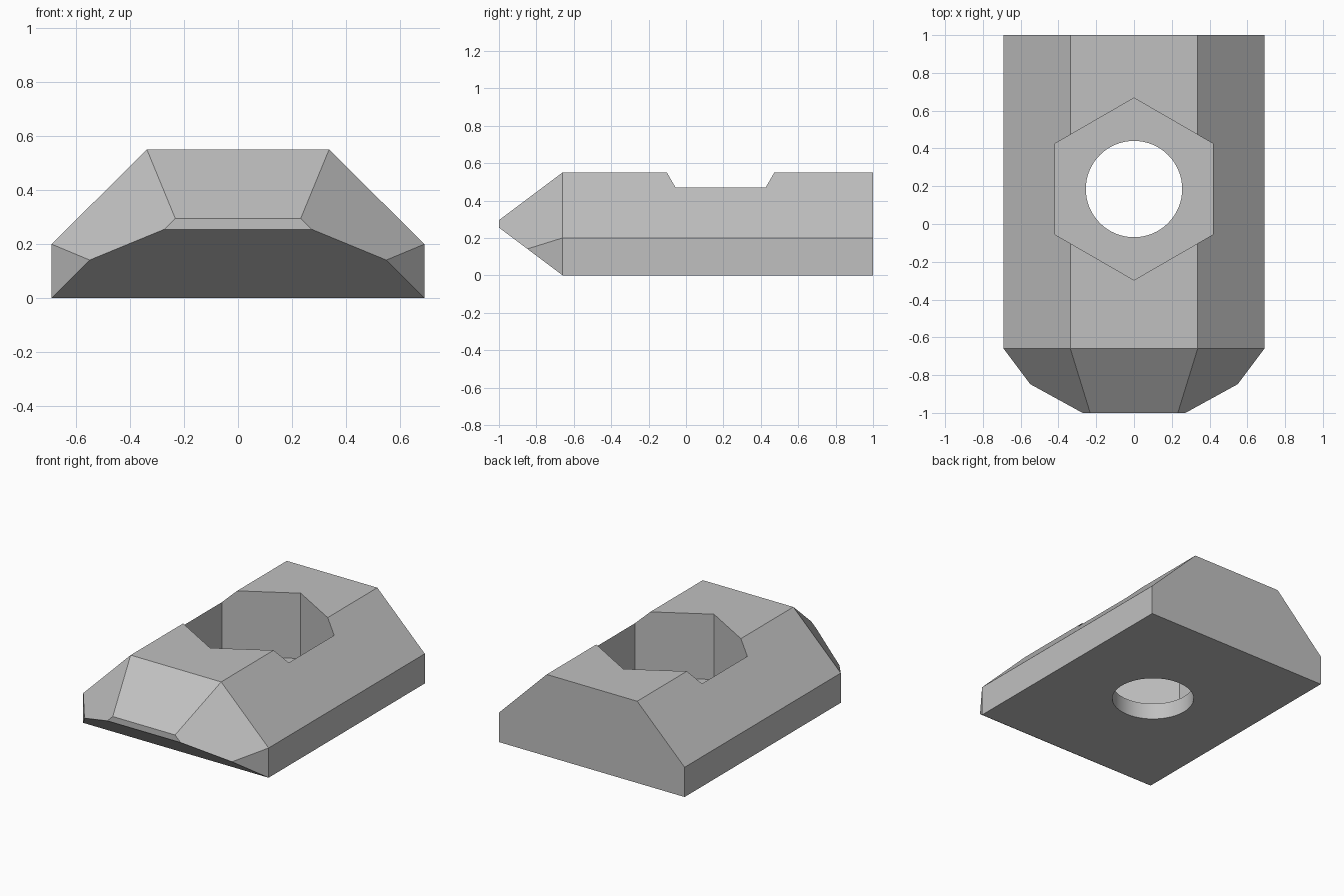
import bpy, bmesh, math
from mathutils import Vector

default = bpy.data.objects.get("Cube")
if default:
    bpy.data.objects.remove(default, do_unlink=True)

HOLE_Y = 0.185      # centre of the bore and the hex pocket
NOSE_Y = -0.66      # where the tapered nose begins
TAPER = 0.75        # inward taper per unit of length

# Plain grey metal
metal = bpy.data.materials.new("grey metal")
metal.use_nodes = True
grey = (0.53, 0.53, 0.53, 1)
metal.diffuse_color = grey
metal.node_tree.nodes["Principled BSDF"].inputs["Base Color"].default_value = grey

# Body: half-width profile mirrored, extruded along y
half = [(0.69, 0), (0.69, 0.2), (0.337, 0.55)]
profile = half + [(-x, z) for x, z in reversed(half)]
bm = bmesh.new()
face = bm.faces.new([bm.verts.new((x, 1, z)) for x, z in profile])
ext = bmesh.ops.extrude_face_region(bm, geom=[face])
moved = [v for v in ext["geom"] if isinstance(v, bmesh.types.BMVert)]
bmesh.ops.translate(bm, verts=moved, vec=(0, -2, 0))
bmesh.ops.recalc_face_normals(bm, faces=bm.faces)

# Nose: one tapered cut for every side of the profile
for (x0, z0), (x1, z1) in zip(profile, profile[1:] + profile[:1]):
    outward = Vector((z1 - z0, 0, x0 - x1)).normalized()
    outward.y = -TAPER
    cut = bmesh.ops.bisect_plane(
        bm, geom=bm.verts[:] + bm.edges[:] + bm.faces[:], dist=1e-5,
        plane_co=(x0, NOSE_Y, z0), plane_no=outward, clear_outer=True)
    bmesh.ops.holes_fill(bm, edges=[e for e in bm.edges if e.is_boundary], sides=0)
bmesh.ops.recalc_face_normals(bm, faces=bm.faces)

mesh = bpy.data.meshes.new("nut_body")
bm.to_mesh(mesh)
bm.free()
mesh.materials.append(metal)
body = bpy.data.objects.new("nut_body", mesh)
bpy.context.collection.objects.link(body)


def cut_prism(name, sides, radius, bottom, top):
    """Cut an upright prism out of the body, then remove the cutter."""
    bpy.ops.mesh.primitive_cylinder_add(
        vertices=sides, radius=radius, depth=top - bottom,
        location=(0, HOLE_Y, (top + bottom) / 2))
    cutter = bpy.context.object
    cutter.name = name
    cutter.hide_render = True
    cutter.data.materials.append(metal)
    mod = body.modifiers.new(name, "BOOLEAN")
    mod.operation = "DIFFERENCE"
    mod.solver = "EXACT"
    mod.object = cutter
    bpy.ops.object.select_all(action="DESELECT")
    body.select_set(True)
    bpy.context.view_layer.objects.active = body
    bpy.ops.object.modifier_apply(modifier=mod.name)
    bpy.data.objects.remove(cutter, do_unlink=True)


# Hexagonal pocket from above, then the round bore through the floor
cut_prism("hex_pocket", 6, 0.482, 0.11, 1)
cut_prism("round_bore", 64, 0.255, -0.5, 0.8)

bpy.ops.object.shade_smooth_by_angle(angle=math.radians(20))
